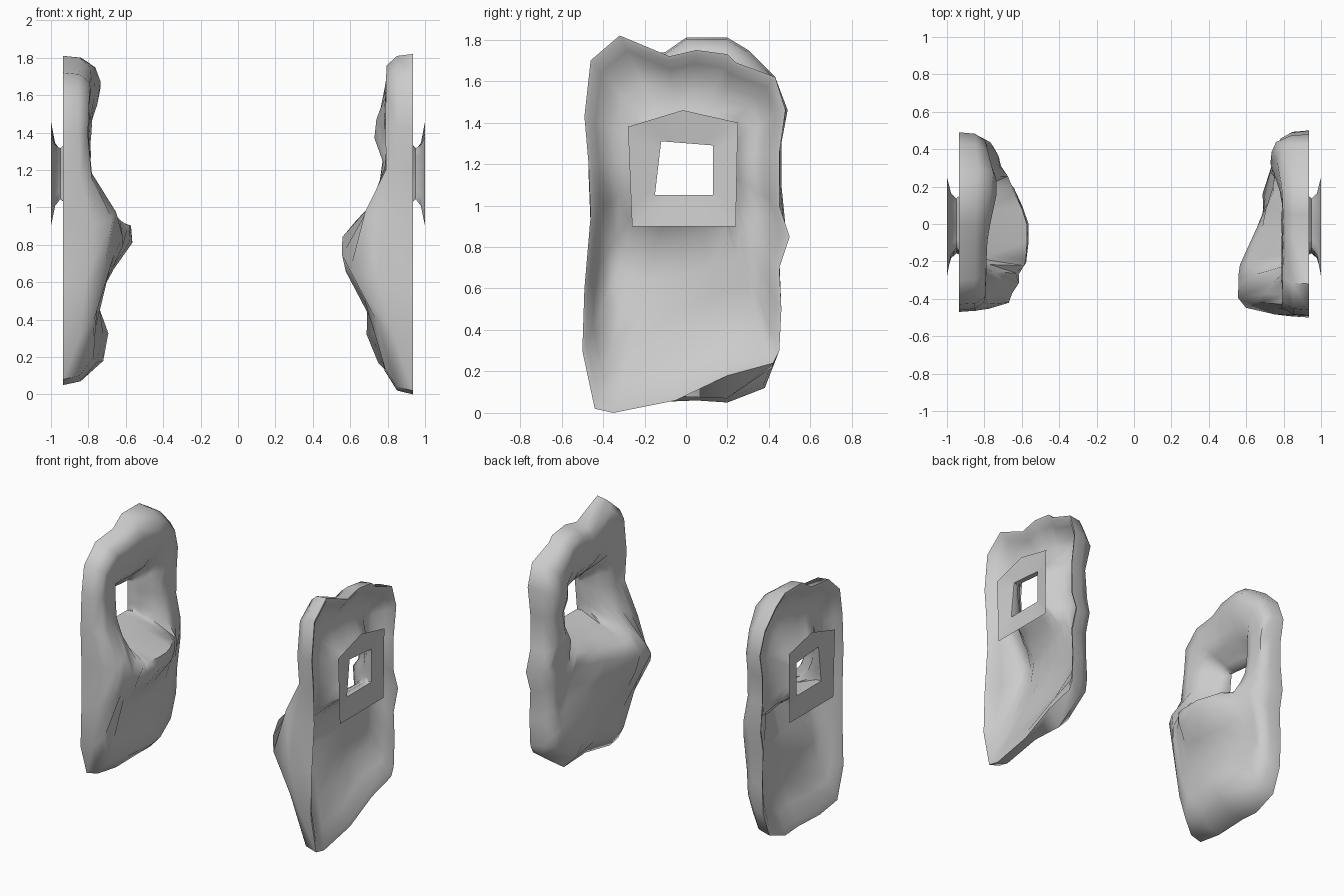
import bpy, bmesh, math, random
from mathutils import Vector

cube = bpy.data.objects.get("Cube")
if cube:
    bpy.data.objects.remove(cube)

stone = bpy.data.materials.new("stone grey")
stone.use_nodes = True
GREY = (0.6, 0.6, 0.6, 1)
stone.diffuse_color = GREY
stone.node_tree.nodes["Principled BSDF"].inputs["Base Color"].default_value = GREY

# outline indices that line up with the corners of the window
CORNERS = [0, 4, 12, 18, 24]
HOLE = [(-.15, 1.05), (.13, 1.05), (.13, 1.29), (-.12, 1.31)]
FLANGE = [(-.26, .9), (.24, .9), (.25, 1.4), (-.28, 1.38)]
RIM_X = .935


def window_loop(quad, peak=0):
    """Spread points along a four sided window, matching the outline."""
    pts = []
    for k in range(4):
        a, b = Vector(quad[k]), Vector(quad[(k + 1) % 4])
        n = CORNERS[k + 1] - CORNERS[k]
        for i in range(n):
            p = a.lerp(b, i / n)
            if k == 2:
                p.y += peak * (1 - abs(2 * i / n - 1))
            pts.append(p)
    return pts


def thickness(p, bumps):
    """Depth of the lumpy inner face at (y, z), bevelled down to the window."""
    t = .14
    for y, z, ry, below, above, amp in bumps:
        rz = above if p.y > z else below
        t += amp * math.exp(-((p.x - y) / ry) ** 2 - ((p.y - z) / rz) ** 2)
    gap = max(abs(p.x) - .13, 1.05 - p.y, p.y - 1.31, 0)
    return t * min(1, gap / .14)


def slab(name, side, outline, bumps, lift, seed):
    rng = random.Random(seed)
    edge = [Vector(p) for p in outline]
    rim = [p + Vector((0, lift.get(i, 0))) for i, p in enumerate(edge)]
    hole = window_loop(HOLE)
    flange = window_loop(FLANGE, .07)
    neck = [p + (p - Vector((0, 1.18))) * .05 for p in hole]

    def blend(start, target, s):
        return [a.lerp(b, s) for a, b in zip(start, target)]

    rings = [[(.94, p) for p in hole]]
    # lumpy inner face, from the window out to the edge
    for s in (.93, .85, .76, .62, .45, .27, .12):
        rings.append([(RIM_X - thickness(p, bumps) + rng.uniform(-.008, .008), p)
                      for p in blend(edge, hole, s)])
    rings.append([(RIM_X - .6 * thickness(p, bumps), p) for p in blend(edge, hole, .02)])
    # narrow rim and hollow outer face that follows the lumps
    rings.append([(RIM_X, p) for p in rim])
    for s, hollow in ((.05, .05), (.15, .3), (.3, .6), (.45, .65), (.62, .65), (.8, .6), (.92, .5)):
        rings.append([(RIM_X - hollow * thickness(p, bumps), p)
                      for p in blend(rim, neck, s)])
    # flared window collar with a shallow front face
    rings.append([(.95, p) for p in neck])
    rings.append([(.978, p) for p in blend(neck, flange, .25)])
    rings.append([(1, p) for p in flange])
    rings.append([(.98, p) for p in hole])

    bm = bmesh.new()
    verts = [[bm.verts.new((side * x, p.x, p.y)) for x, p in ring] for ring in rings]
    for a, b in zip(verts, verts[1:] + verts[:1]):
        for i in range(len(a)):
            j = (i + 1) % len(a)
            bm.faces.new((a[i], a[j], b[j], b[i]))
    bmesh.ops.recalc_face_normals(bm, faces=bm.faces)
    mesh = bpy.data.meshes.new(name)
    bm.to_mesh(mesh)
    bm.free()
    mesh.materials.append(stone)
    obj = bpy.data.objects.new(name, mesh)
    bpy.context.collection.objects.link(obj)
    bpy.ops.object.select_all(action='DESELECT')
    obj.select_set(True)
    bpy.context.view_layer.objects.active = obj
    bpy.ops.object.shade_smooth_by_angle(angle=math.radians(60))


# outlines run from the lower front corner, along the bottom and up the back
slab("left_window_slab", 1, [
    (-.44, .02), (-.35, 0), (-.05, .06), (.2, .05), (.42, .2), (.45, .3),
    (.46, .5), (.45, .7), (.5, .85), (.45, 1), (.45, 1.25), (.48, 1.46),
    (.43, 1.62), (.24, 1.69), (.2, 1.73), (.05, 1.75), (-.08, 1.72), (-.32, 1.82),
    (-.46, 1.7), (-.49, 1.43), (-.47, 1.2), (-.46, .95), (-.49, .6), (-.5, .3)],
    [(-.34, .8, .42, .35, .2, .25), (.15, .36, .22, .2, .2, .1),
     (.33, 1.38, .14, .12, .18, .07), (.2, 1.05, .2, .15, .08, .07)],
    {3: .13, 4: .04}, 3)

slab("right_window_slab", -1, [
    (-.4, .08), (-.2, .05), (.05, .06), (.2, .05), (.38, .12), (.45, .3),
    (.46, .5), (.45, .75), (.48, .9), (.46, 1.1), (.46, 1.3), (.49, 1.46),
    (.43, 1.62), (.3, 1.75), (.2, 1.81), (0, 1.81), (-.1, 1.74), (-.3, 1.72),
    (-.43, 1.6), (-.46, 1.4), (-.47, 1.15), (-.46, .9), (-.46, .6), (-.47, .3)],
    [(0, .84, .33, .2, .2, .22), (-.38, .95, .3, .45, .13, .1),
     (0, .28, .25, .18, .16, .11), (.2, 1.65, .2, .15, .15, .06)],
    {}, 8)
